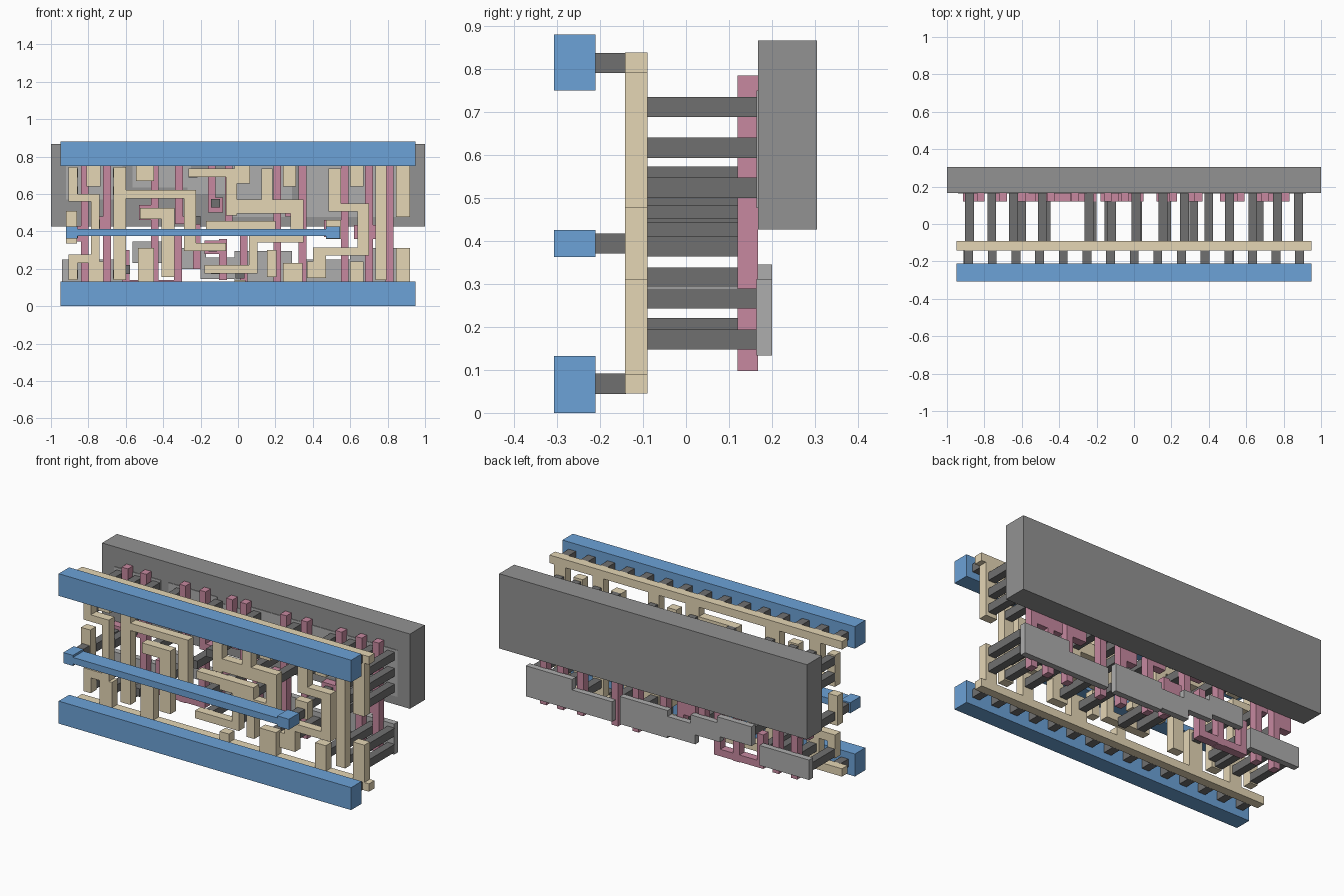
import bpy, bmesh

def mat(name, c):
    m = bpy.data.materials.new(name)
    m.diffuse_color = (*c, 1)
    return m

BLUE = mat("metal_blue", (0.15, 0.36, 0.68))
TAN = mat("interconnect_tan", (0.78, 0.67, 0.46))
PINK = mat("gate_pink", (0.57, 0.25, 0.35))
DARK = mat("plug_grey", (0.16, 0.16, 0.16))
MID = mat("well_grey", (0.29, 0.29, 0.29))
LIGHT = mat("diffusion_grey", (0.42, 0.42, 0.42))

def layer(name, rects, y0, y1, m):
    """Flat layer shape: a union of (x0, x1, z0, z1) rectangles extruded along y."""
    # merge on the grid of edge coordinates so touching rectangles become one clean solid
    xs = sorted({v for r in rects for v in r[:2]})
    zs = sorted({v for r in rects for v in r[2:]})
    bm = bmesh.new()
    vert = {}
    def v(i, j):
        if (i, j) not in vert:
            vert[i, j] = bm.verts.new((xs[i], y0, zs[j]))
        return vert[i, j]
    for i in range(len(xs) - 1):
        for j in range(len(zs) - 1):
            cx, cz = (xs[i] + xs[i+1]) / 2, (zs[j] + zs[j+1]) / 2
            if any(a < cx < b and c < cz < d for a, b, c, d in rects):
                bm.faces.new((v(i, j), v(i+1, j), v(i+1, j+1), v(i, j+1)))
    ext = bmesh.ops.extrude_face_region(bm, geom=bm.faces[:], use_keep_orig=True)
    for g in ext["geom"]:
        if isinstance(g, bmesh.types.BMVert):
            g.co.y = y1
    bmesh.ops.recalc_face_normals(bm, faces=bm.faces[:])
    bmesh.ops.dissolve_limit(bm, angle_limit=0.01, verts=bm.verts[:], edges=bm.edges[:])
    me = bpy.data.meshes.new(name)
    bm.to_mesh(me)
    bm.free()
    me.materials.append(m)
    ob = bpy.data.objects.new(name, me)
    bpy.context.collection.objects.link(ob)

def plug(name, x, z, y0, y1):
    h = 0.0235
    layer(name, [(x - h, x + h, z - h, z + h)], y0, y1, DARK)

# Front metal: two power rails and the thin strap with end pads
layer("upper_metal_rail", [(-.95, .95, .75, .88)], -.307, -.21, BLUE)
layer("lower_metal_rail", [(-.95, .95, 0, .132)], -.307, -.21, BLUE)
layer("metal_strap", [(-.92, .545, .375, .413), (-.92, -.857, .363, .425),
                      (.47, .545, .363, .425)], -.307, -.21, BLUE)

# Plugs between metal and interconnect
for i in range(15):
    x = -.884 + i * .1264
    plug("rail_plug_upper", x, .814, -.21, -.14)
    plug("rail_plug_lower", x, .068, -.21, -.14)
for x in (-.888, .51):
    plug("strap_plug", x, .394, -.21, -.14)

# Interconnect layer
Y0, Y1 = -.142, -.09
layer("upper_power_interconnect",
      [(-.95, .95, .791, .838), (-.81, -.735, .64, .791), (-.545, -.45, .67, .791),
       (-.02, .065, .655, .791), (.24, .31, .64, .791), (.60, .67, .64, .791),
       (.845, .92, .477, .791)], Y0, Y1, TAN)
layer("lower_ground_interconnect",
      [(-.95, .95, .045, .091), (-.80, -.72, .091, .24), (-.535, -.45, .091, .31),
       (.24, .345, .091, .23), (-.02, .04, .091, .14), (.60, .67, .091, .24),
       (.845, .92, .091, .31)], Y0, Y1, TAN)
layer("clock_input_pad", [(-.92, -.86, .335, .51)], Y0, Y1, TAN)
layer("strap_end_pad", [(.47, .55, .36, .46)], Y0, Y1, TAN)
layer("inverter_trace", [(-.905, -.857, .56, .745), (-.905, -.74, .56, .60),
                         (-.785, -.74, .23, .60), (-.905, -.74, .23, .277),
                         (-.905, -.857, .14, .277)], Y0, Y1, TAN)
layer("clock_bar_trace", [(-.665, -.60, .14, .745), (-.665, -.225, .577, .62),
                          (-.29, -.225, .295, .62), (-.29, -.065, .295, .338)], Y0, Y1, TAN)
layer("gate_input_trace", [(-.525, -.34, .465, .525), (-.41, -.34, .155, .525)], Y0, Y1, TAN)
layer("latch_trace", [(-.265, -.065, .69, .735), (-.065, -.005, .485, .735),
                      (-.065, .35, .495, .57), (.125, .185, .495, .735),
                      (.28, .35, .34, .57), (.06, .35, .34, .385),
                      (.06, .105, .175, .385), (-.18, .105, .175, .22)], Y0, Y1, TAN)
layer("feedback_trace", [(-.17, .02, .41, .455), (-.02, .2, .385, .455),
                         (.155, .205, .155, .3)], Y0, Y1, TAN)
layer("output_gate_trace", [(.485, .55, .505, .735), (.485, .70, .505, .55),
                            (.64, .70, .27, .55), (.40, .70, .27, .315),
                            (.37, .47, .15, .24), (.40, .47, .15, .315)], Y0, Y1, TAN)
layer("output_bar", [(.735, .795, .14, .75)], Y0, Y1, TAN)

# Gate lines: straight fingers plus the jogs and landing pads
w = .0205
def finger(x, z0=.097, z1=.785):
    return (x - w, x + w, z0, z1)
G = (.12, .168)
layer("clock_gate", [finger(-.82), (-.915, -.80, .345, .43)], *G, PINK)
layer("inverted_clock_gate", [finger(-.70), (-.76, -.68, .4, .48)], *G, PINK)
layer("data_gate", [finger(-.445), (-.53, -.43, .46, .54)], *G, PINK)
layer("pass_gate_left", [finger(-.315, .44), (-.315, -.2, .44, .48),
                         (-.24, -.2, .2, .48)], *G, PINK)
layer("low_clock_link", [(-.62, -.30, .1, .141), (-.341, -.30, .1, .38),
                         (-.62, -.58, .1, .3)], *G, PINK)
layer("pass_gate_right", [finger(-.14, .5), (-.16, -.08, .5, .58)], *G, PINK)
layer("pass_gate_lower", [finger(-.08, .14, .36), (-.18, -.06, .28, .35)], *G, PINK)
layer("keeper_gate", [finger(-.05, .4), (-.07, .05, .4, .455), (.01, .05, .12, .455)], *G, PINK)
layer("latch_gate", [finger(.21), (.12, .23, .36, .44)], *G, PINK)
layer("nand_gate_left", [finger(.345), (.25, .365, .48, .56)], *G, PINK)
layer("nand_gate_right", [finger(.57), (.46, .59, .37, .46)], *G, PINK)
layer("output_gate", [finger(.70), finger(.81), (.62, .83, .36, .435)], *G, PINK)

# Back: wells and diffusion plates
layer("well_block", [(-1, 1, .427, .866)], .167, .305, MID)
D = (.1635, .2)
layer("left_lower_diffusion", [(-.94, -.617, .133, .25)], *D, LIGHT)
layer("middle_lower_diffusion", [(-.565, -.34, .232, .345), (-.36, -.17, .2, .31),
                                 (-.2, .02, .145, .26), (-.02, .29, .133, .295)], *D, LIGHT)
layer("right_lower_diffusion", [(.34, .62, .133, .25), (.6, .9, .133, .312)], *D, LIGHT)
layer("left_upper_diffusion", [(-.92, -.617, .57, .75)], *D, LIGHT)
layer("middle_upper_diffusion", [(-.565, -.25, .635, .75), (-.27, -.02, .6, .72),
                                 (-.04, .29, .477, .75)], *D, LIGHT)
layer("right_upper_diffusion", [(.34, .92, .477, .75)], *D, LIGHT)

# Long plugs from interconnect to diffusion
for x, z in [(-.88, .617), (-.88, .712), (-.76, .712), (-.76, .171), (-.88, .171), (-.645, .617),
             (-.645, .712), (-.645, .171), (-.49, .712), (-.49, .266), (-.24, .712), (.01, .712),
             (.01, .171), (-.12, .197), (.155, .617), (.155, .524), (.27, .712), (.27, .171),
             (.4, .197), (.51, .617), (.51, .712), (.635, .712), (.635, .171), (.767, .712),
             (.767, .617), (.767, .524), (.767, .266), (.767, .171), (.88, .712), (.88, .617),
             (.88, .524), (.88, .266), (.88, .171)]:
    plug("diffusion_plug", x, z, Y1, .1637)

# Short plugs from interconnect to gates
for x, z in [(-.88, .387), (-.76, .44), (-.47, .5), (-.225, .46), (-.135, .315), (-.6, .197),
             (-.12, .55), (.02, .43), (.175, .41), (.32, .524), (.51, .42), (.67, .387)]:
    plug("gate_plug", x, z, Y1, .12)
